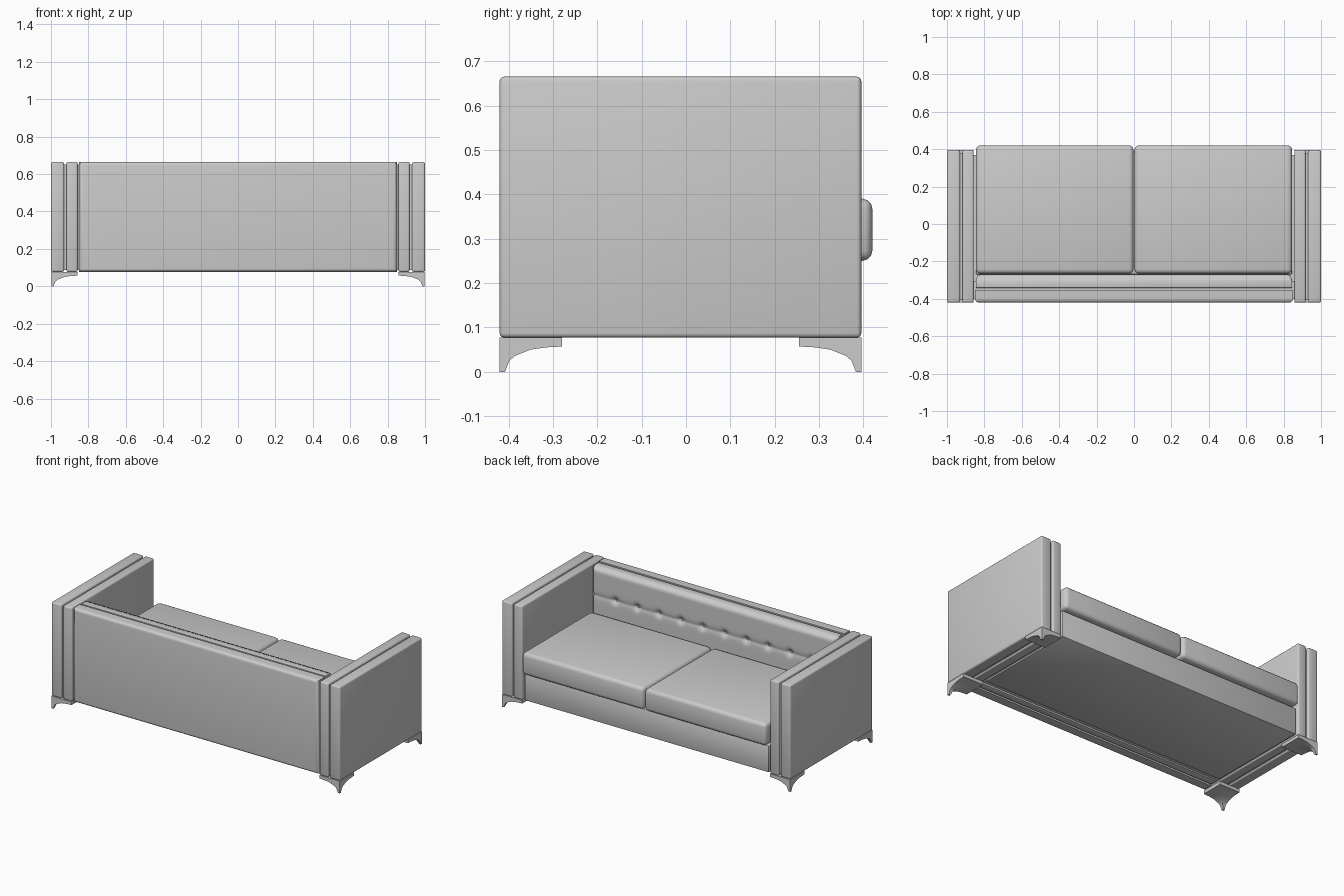
import bpy, bmesh, math

cube = bpy.data.objects.get("Cube")
if cube:
    bpy.data.objects.remove(cube, do_unlink=True)

FLOOR, TOP = 0.077, 0.665
BACK, FRONT = -0.42, 0.395
HALF = 0.845          # half width between the arms
SEAM_Z = 0.49         # height of the tufted seam


def finish(name, bm, angle=35):
    mesh = bpy.data.meshes.new(name)
    bm.to_mesh(mesh)
    bm.free()
    ob = bpy.data.objects.new(name, mesh)
    bpy.context.collection.objects.link(ob)
    bpy.ops.object.select_all(action="DESELECT")
    ob.select_set(True)
    bpy.context.view_layer.objects.active = ob
    bpy.ops.object.shade_smooth_by_angle(angle=math.radians(angle))
    return ob


def box(name, xs, ys, zs, bevel=0.0, segments=3, pick=None):
    """Box from ranges; pick(edge) limits which edges are rounded."""
    bm = bmesh.new()
    bmesh.ops.create_cube(bm, size=1)
    for v in bm.verts:
        v.co = [min(r) + (c + 0.5) * (max(r) - min(r))
                for c, r in zip(v.co, (xs, ys, zs))]
    if bevel:
        edges = [e for e in bm.edges if pick is None or pick(e)]
        bmesh.ops.bevel(bm, geom=edges, offset=bevel, segments=segments,
                        profile=0.5, affect="EDGES")
    return finish(name, bm)


def foot(name, sx, sy):
    """Bracket foot: squares shrinking toward the outer corner."""
    sections = [(0.14, FLOOR), (0.14, 0.057), (0.105, 0.055), (0.07, 0.05),
                (0.035, 0.036), (0.022, 0.025), (0.012, 0)]
    cy = BACK if sy < 0 else FRONT
    bm = bmesh.new()
    rings = []
    for s, z in sections:
        corners = [(0, 0), (s, 0), (s, s), (0, s)]
        rings.append([bm.verts.new((sx * (0.998 - a), cy - sy * b, z))
                      for a, b in corners])
    for lo, hi in zip(rings, rings[1:]):
        for i in range(4):
            j = (i + 1) % 4
            bm.faces.new((lo[i], lo[j], hi[j], hi[i]))
    bm.faces.new(rings[0])
    bm.faces.new(rings[-1])
    bmesh.ops.recalc_face_normals(bm, faces=bm.faces)
    finish(name, bm)


# Arms, feet and seat cushions on each side
for side, s in (("left", 1), ("right", -1)):
    for part, a, b in (("outer", 0.93, 1.0), ("inner", 0.857, 0.918)):
        box(f"{side}_arm_{part}_panel", (s * a, s * b), (BACK, FRONT),
            (FLOOR, TOP), 0.01)
    box(f"{side}_arm_core", (s * 0.9, s * 0.95), (BACK + 0.015, FRONT - 0.015),
        (FLOOR + 0.01, TOP - 0.015))
    box(f"{side}_seat_cushion", (s * 0.003, s * HALF), (-0.265, 0.42),
        (0.25, 0.39), 0.023)
    for end, sy in (("front", 1), ("back", -1)):
        foot(f"{side}_{end}_foot", s, sy)

# Seat base and the recessed filler joining it to the arms
box("seat_base", (-HALF, HALF), (-0.27, 0.388), (FLOOR, 0.244), 0.006, 2)
box("frame_core", (-0.87, 0.87), (BACK + 0.02, 0.37), (FLOOR + 0.01, 0.235))

# Outer back, rounded on its exposed face
box("outer_back_panel", (-HALF - 0.005, HALF + 0.005), (BACK, -0.353),
    (FLOOR, TOP), 0.02, 4,
    lambda e: all(v.co.y < -0.4 for v in e.verts))
box("back_core", (-0.865, 0.865), (-0.4, -0.305), (FLOOR + 0.01, TOP - 0.015))
box("inner_back_body", (-HALF, HALF), (-0.342, -0.298), (FLOOR, TOP), 0.004, 2)

# Tufted face of the inner back
buttons = [-0.68 + i * 1.36 / 9 for i in range(10)]
ROUND = 0.03


def tuft_depth(x, z):
    """How far the padding sinks at a point."""
    edge = max(0, ROUND - min(HALF - abs(x), TOP - z))
    sink = ROUND - math.sqrt(max(0, ROUND ** 2 - edge ** 2))
    sink += 0.006 * math.exp(-abs(z - SEAM_Z) / 0.012)
    near = min(abs(x - b) for b in buttons)
    sink += 0.016 * math.exp(-(near ** 2 + (z - SEAM_Z) ** 2) / 0.0004)
    return min(sink, ROUND)


bm = bmesh.new()
bmesh.ops.create_grid(bm, x_segments=200, y_segments=60, size=1)
for v in bm.verts:
    x = -v.co.x * HALF
    z = 0.24 + (v.co.y + 1) / 2 * (TOP - 0.24)
    v.co = (x, -0.27 - tuft_depth(x, z), z)
finish("tufted_back_face", bm, 60)

# Buttons set in the dimples
bm = bmesh.new()
for b in buttons:
    ball = bmesh.ops.create_uvsphere(bm, u_segments=12, v_segments=8, radius=0.009)
    for v in ball["verts"]:
        v.co = (v.co.x + b, v.co.y * 0.5 - 0.29, v.co.z + SEAM_Z)
finish("back_buttons", bm, 60)
